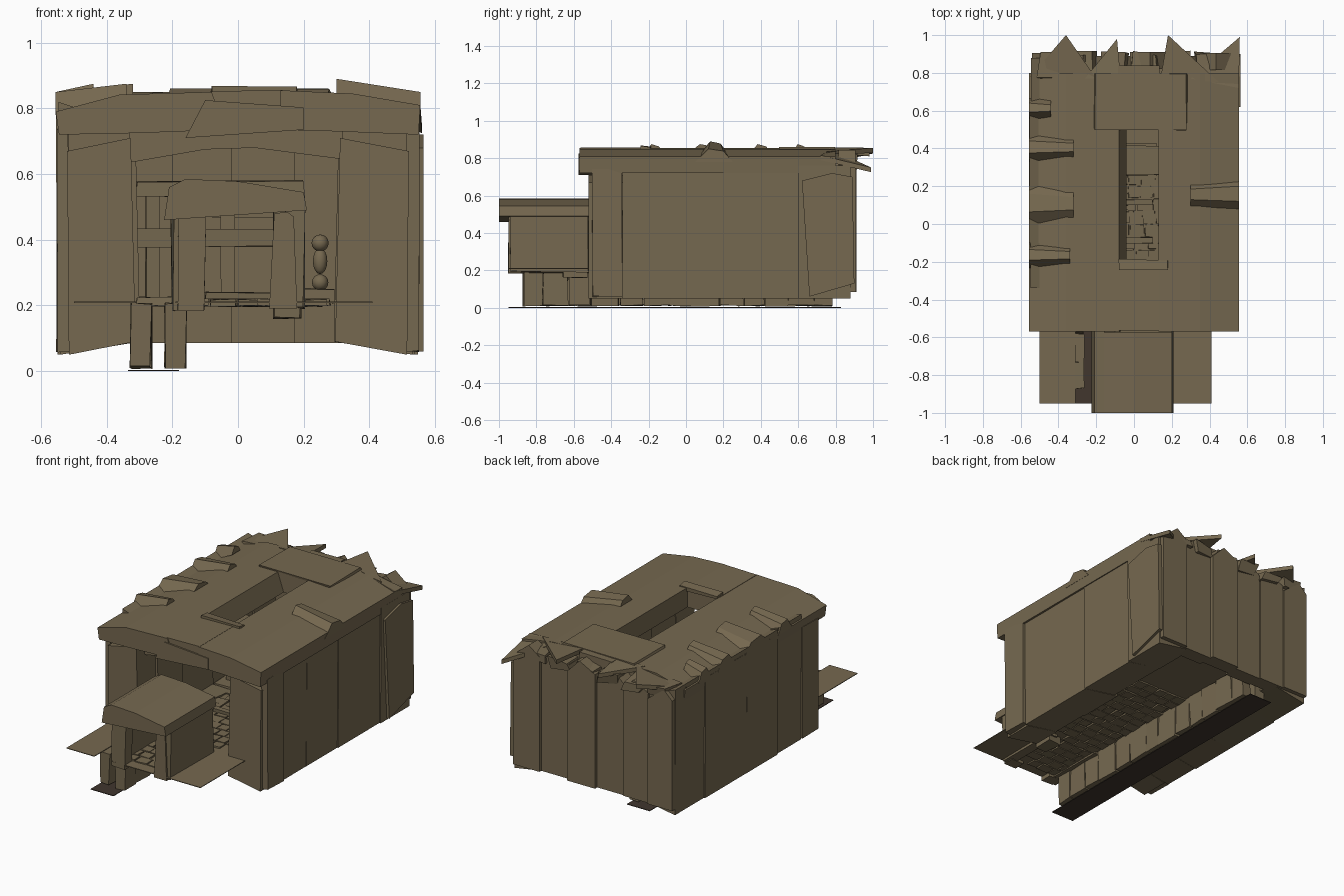
import bpy, bmesh, random
from mathutils import Vector

random.seed(4)
cube = bpy.data.objects.get("Cube")
if cube:
    bpy.data.objects.remove(cube, do_unlink=True)


def material(name, rgb):
    m = bpy.data.materials.new(name)
    m.use_nodes = True
    m.diffuse_color = (*rgb, 1)
    m.node_tree.nodes["Principled BSDF"].inputs["Base Color"].default_value = (*rgb, 1)
    return m


STONE = material("brown stone", (0.18, 0.14, 0.08))
DARK = material("dark drain", (0.052, 0.037, 0.027))


def finish(name, bm, mat=STONE):
    bmesh.ops.recalc_face_normals(bm, faces=bm.faces)
    mesh = bpy.data.meshes.new(name)
    bm.to_mesh(mesh)
    bm.free()
    mesh.materials.append(mat)
    ob = bpy.data.objects.new(name, mesh)
    bpy.context.collection.objects.link(ob)
    return ob


def add_box(bm, lo, hi, jitter=0.0):
    lo, hi = Vector(lo), Vector(hi)
    for v in bmesh.ops.create_cube(bm, size=1)["verts"]:
        v.co = (lo + hi) / 2 + v.co * (hi - lo)
        v.co += Vector(random.uniform(-jitter, jitter) for _ in range(3))


def box(name, lo, hi, jitter=0.0, mat=STONE):
    bm = bmesh.new()
    add_box(bm, lo, hi, jitter)
    return finish(name, bm, mat)


def loft(name, a, b):
    """Closed solid between two matching outlines."""
    bm = bmesh.new()
    a = [bm.verts.new(p) for p in a]
    b = [bm.verts.new(p) for p in b]
    bm.faces.new(a)
    bm.faces.new(b)
    for i in range(len(a)):
        j = (i + 1) % len(a)
        bm.faces.new((a[i], a[j], b[j], b[i]))
    return finish(name, bm)


def prism(name, profile, lo, hi):
    """Extrude an x-z outline along y."""
    return loft(name, [(x, lo, z) for x, z in profile], [(x, hi, z) for x, z in profile])


def sheet(name, pts, t=0.025):
    """Thin slab below a tilted outline."""
    return loft(name, pts, [(x, y, z - t) for x, y, z in pts])


# Thick side walls of upright slabs, with slanting undersides
cuts = [-0.52, -0.34, -0.1, 0.2, 0.6, 0.88]
for side, word in ((1, "right"), (-1, "left")):
    for i, (y0, y1) in enumerate(zip(cuts, cuts[1:])):
        out = 0.545 + random.uniform(-0.01, 0.012) if i else 0.52
        inner = 0.3 + random.uniform(-0.01, 0.015)
        outer_top = 0.76 if side > 0 else 0.82
        top = (0.71, 0.67) if i == 0 else (0.74, outer_top)
        prism(f"{word}_wall_slab_{i + 1}",
              [(side * inner, 0.09), (side * (inner + 0.015), top[0]),
               (side * out, top[1]), (side * (out - 0.005), 0.05)], y0, y1)
    # Outer facing slab beside the doorway
    xs = sorted((side * 0.515, side * 0.55))
    box(f"{word}_front_facing", (xs[0], -0.5, 0.06), (xs[1], -0.34, 0.74), 0.004)

# Leaning corner slab
lean = [(0.66, 0.06), (0.9, 0.13), (0.89, 0.7), (0.78, 0.72), (0.62, 0.68)]
loft("right_corner_slab", [(0.53, *p) for p in lean], [(0.565, *p) for p in lean])

# Back wall with jagged tops
edges = [-0.54, -0.37, -0.2, -0.02, 0.17, 0.36, 0.54]
for i, (x0, x1) in enumerate(zip(edges, edges[1:])):
    peak = x0 + random.uniform(0.05, 0.13)
    h = random.uniform(0.77, 0.81)
    y = random.uniform(-0.012, 0.012)
    prism(f"back_wall_slab_{i + 1}",
          [(x0, 0.085), (x1, 0.085), (x1, h - 0.05), (peak, h + 0.035), (x0, h - 0.02)],
          0.81 + y, 0.9 + y)

# Main roof in strips around the smoke opening
prism("roof_left", [(-0.545, 0.72), (-0.555, 0.79), (-0.36, 0.842), (-0.08, 0.85),
                    (-0.04, 0.735), (-0.3, 0.725)], -0.57, 0.8)
prism("roof_right", [(0.13, 0.855), (0.35, 0.845), (0.555, 0.81), (0.55, 0.72),
                     (0.3, 0.73), (0.13, 0.735)], -0.57, 0.8)
middle = [(-0.085, 0.852), (0.135, 0.856), (0.135, 0.735), (-0.085, 0.735)]
prism("roof_front", middle, -0.565, -0.2)
prism("roof_back", middle, 0.5, 0.84)
prism("roof_front_stone", [(-0.16, 0.71), (-0.1, 0.825), (0.2, 0.803), (0.2, 0.735)], -0.575, -0.5)
box("roof_back_cap", (-0.21, 0.5, 0.845), (0.28, 0.8, 0.864), 0.006)
box("roof_front_cap", (-0.08, -0.24, 0.84), (0.18, -0.19, 0.862), 0.006)

# Arched inner lintel above the doorway
prism("inner_lintel", [(-0.33, 0.635), (-0.1, 0.675), (0.05, 0.68), (0.32, 0.645),
                       (0.32, 0.74), (-0.33, 0.74)], -0.44, -0.36)


def ridge_slab(name, side, y, w, z_out, z_in, reach):
    """Loose roof slab with a raised flat ridge, tapering inward."""
    ends = []
    for x, half, low, high in ((0.555, w, 0.78, z_out), (reach, w * 0.7, 0.83, z_in)):
        ends.append([(side * x, y - half, low), (side * x, y - half * 0.3, high),
                     (side * x, y + half * 0.5, high - 0.012), (side * x, y + half, low)])
    loft(name, *ends)


for i, (y, w, reach) in enumerate([(-0.17, 0.07, 0.34), (0.1, 0.12, 0.32),
                                   (0.4, 0.08, 0.32), (0.61, 0.06, 0.44)]):
    ridge_slab(f"left_roof_slab_{i + 1}", -1, y, w, 0.85, 0.875, reach)
ridge_slab("right_roof_slab", 1, 0.15, 0.1, 0.85, 0.89, 0.3)

# Broken pointed slabs along the back edge of the roof
sheet("back_left_point", [(-0.55, 0.78, 0.8), (-0.36, 1.0, 0.85), (-0.2, 0.77, 0.85)])
sheet("back_middle_point", [(-0.26, 0.77, 0.848), (-0.09, 0.98, 0.835), (-0.07, 0.77, 0.855)])
sheet("back_right_point", [(0.14, 0.77, 0.858), (0.18, 1.0, 0.855), (0.45, 0.75, 0.835)])
sheet("back_corner_point", [(0.3, 0.77, 0.85), (0.56, 0.99, 0.75), (0.555, 0.72, 0.815)])
for i in range(6):
    x = -0.5 + i * 0.165
    box(f"back_rubble_{i + 1}", (x, 0.76, 0.75), (x + 0.13, 0.9, 0.815), 0.018)

# Porch: side slabs, leaning post and a low pitched cover
box("porch_left_wall", (-0.2, -0.94, 0.185), (-0.14, -0.52, 0.49), 0.006)
box("porch_right_wall", (0.14, -0.94, 0.19), (0.2, -0.52, 0.49), 0.006)
box("porch_left_post", (-0.185, -0.95, 0.185), (-0.1, -0.88, 0.49), 0.004)
prism("porch_right_post", [(0.095, 0.19), (0.18, 0.19), (0.17, 0.47), (0.15, 0.485), (0.11, 0.48)],
      -0.95, -0.88)
box("porch_inner_slab", (0.11, -0.66, 0.16), (0.19, -0.53, 0.49), 0.005)
prism("porch_roof", [(-0.225, 0.46), (-0.21, 0.56), (-0.16, 0.585), (0.0, 0.578),
                     (0.2, 0.545), (0.21, 0.49)], -1.0, -0.51)

# Ground sheet, split by the drain
box("ground_left", (-0.5, -0.95, 0.208), (-0.31, 0.82, 0.212))
box("ground_right", (-0.19, -0.95, 0.208), (0.41, 0.82, 0.212))

# Drain: dark bed, rows of lining stones and covers indoors
box("drain_bed", (-0.335, -0.95, 0.0), (-0.18, 0.83, 0.004), mat=DARK)
for x0, x1, word in ((-0.325, -0.265, "left"), (-0.22, -0.16, "right")):
    bm = bmesh.new()
    y = -0.87
    while y < 0.72:
        step = random.uniform(0.1, 0.16)
        add_box(bm, (x0, y, 0.012), (x1, min(y + step - 0.004, 0.78), 0.205), 0.005)
        y += step
    finish(f"drain_{word}_lining", bm)
bm = bmesh.new()
for i in range(9):
    y = -0.55 + i * 0.15
    add_box(bm, (-0.31, y, 0.2), (-0.18, y + 0.14, 0.222), 0.006)
finish("drain_covers", bm)

# Paving in staggered courses, narrower under the porch
bm = bmesh.new()
for row in range(17):
    y = -0.88 + row * 0.068
    x = -0.16 + random.uniform(-0.02, 0.02)
    limit = 0.06 if y < -0.5 else 0.2
    while x < limit:
        w = random.uniform(0.06, 0.09)
        add_box(bm, (x, y, 0.198), (x + w - 0.006, y + 0.062, 0.219), 0.003)
        x += w
finish("paving", bm)

# Stone dresser against the back
for i, z in enumerate((0.38, 0.53)):
    box(f"dresser_shelf_{i + 1}", (-0.31, 0.26, z), (0.2, 0.41, z + 0.05), 0.005)
for i, x in enumerate((-0.28, -0.05, 0.15)):
    box(f"dresser_post_{i + 1}", (x, 0.28, 0.21), (x + 0.04, 0.4, 0.54), 0.004)
box("dresser_back", (-0.12, 0.4, 0.24), (0.12, 0.43, 0.47))

# Hearth kerb
for i, y in enumerate((-0.1, 0.1)):
    box(f"hearth_kerb_{i + 1}", (-0.1, y, 0.21), (0.1, y + 0.03, 0.24), 0.003)

# Seated figure: rounded head and body on a bench
box("figure_bench", (0.2, -0.05, 0.21), (0.29, 0.1, 0.25), 0.004)
for part, z, r, squash in (("figure_head", 0.39, 0.026, 1.0), ("figure_body", 0.335, 0.022, 1.8),
                           ("figure_legs", 0.27, 0.025, 1.0)):
    bm = bmesh.new()
    bmesh.ops.create_uvsphere(bm, u_segments=12, v_segments=8, radius=r)
    for v in bm.verts:
        v.co = (v.co.x + 0.25, v.co.y, v.co.z * squash + z)
    for p in finish(part, bm).data.polygons:
        p.use_smooth = True
